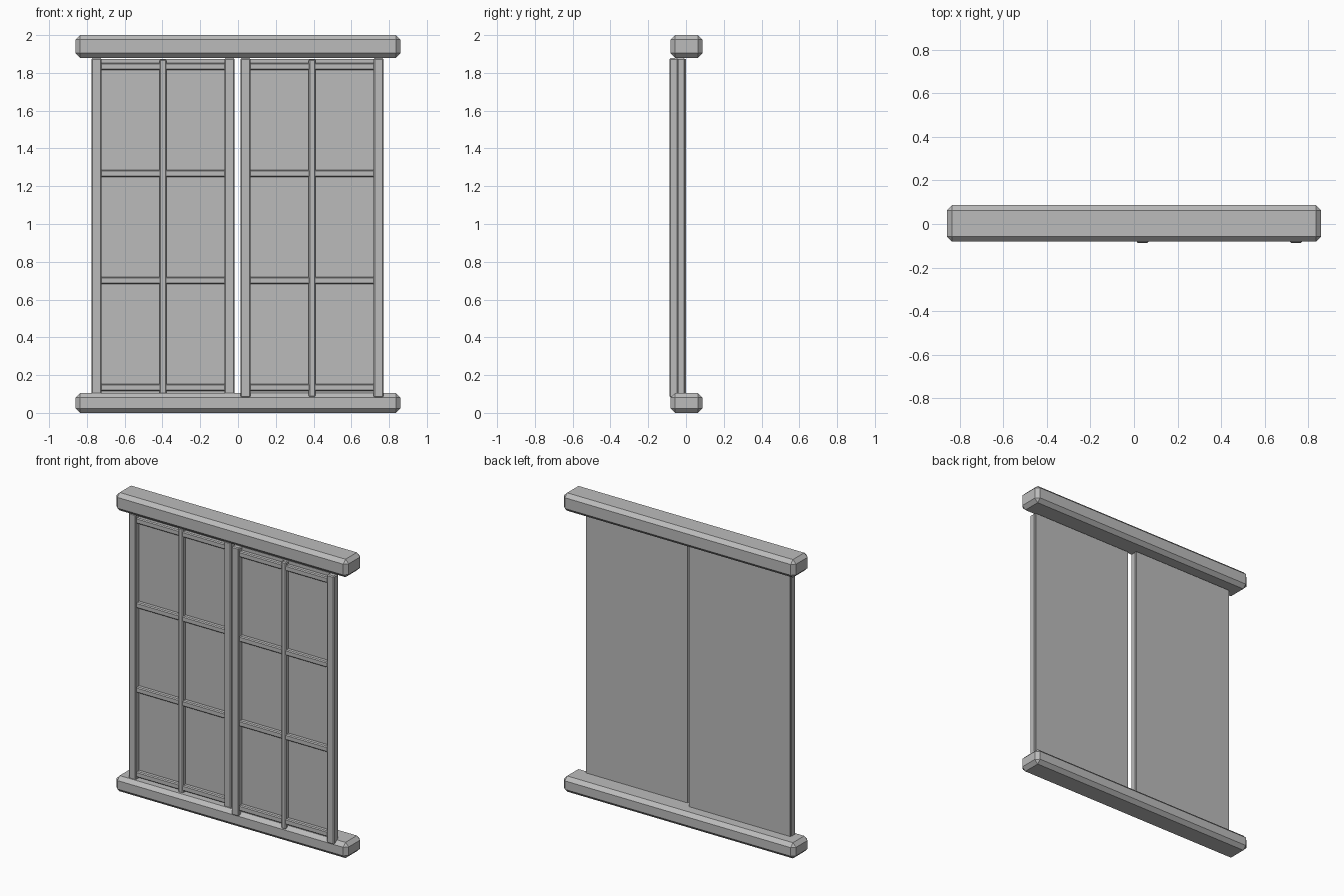
import bpy

cube = bpy.data.objects.get("Cube")
if cube:
    bpy.data.objects.remove(cube, do_unlink=True)

grey = bpy.data.materials.new("plain_grey")
grey.use_nodes = True
grey.diffuse_color = (0.5, 0.5, 0.5, 1)
grey.node_tree.nodes["Principled BSDF"].inputs["Base Color"].default_value = (0.5, 0.5, 0.5, 1)


def box(name, low, high, chamfer=0.0):
    """Flat-shaded box between two corners, with a one-step chamfer."""
    centre = [(a + b) / 2 for a, b in zip(low, high)]
    bpy.ops.mesh.primitive_cube_add(size=1, location=centre)
    obj = bpy.context.object
    obj.name = name
    obj.scale = [b - a for a, b in zip(low, high)]
    bpy.ops.object.transform_apply(location=False, rotation=False, scale=True)
    obj.data.materials.append(grey)
    if chamfer:
        mod = obj.modifiers.new("chamfer", 'BEVEL')
        mod.width = chamfer
        mod.segments = 1
        mod.limit_method = 'NONE'
    return obj


# Head and sill beams
box("top_beam", (-0.86, -0.081, 1.88), (0.86, 0.087, 2.0), 0.024)
box("bottom_beam", (-0.86, -0.081, 0), (0.86, 0.087, 0.105), 0.024)

BOTTOM, TOP = 0.082, 1.878
HALF = 0.379      # half width of a sliding leaf
POST = 0.053      # width of a side post
DEPTH = 0.05      # depth of a leaf
PANE = 0.012      # thickness of the backing panel


def leaf(side, x, front):
    """Sliding leaf: backing panel, two posts, a middle bar and cross bars."""
    back = front + DEPTH
    box(side + "_panel", (x - HALF + 0.004, back - PANE, BOTTOM + 0.008),
        (x + HALF - 0.004, back, TOP - 0.004))
    for label, a in (("right", x - HALF), ("left", x + HALF - POST)):
        box(f"{side}_leaf_{label}_post", (a, front, BOTTOM),
            (a + POST, back - 0.004, TOP), 0.006)
    box(side + "_middle_bar", (x - 0.018, front + 0.008, BOTTOM + 0.002),
        (x + 0.018, back - 0.006, TOP - 0.006), 0.006)
    for i in range(4):
        z = 0.135 + i * 0.566
        box(f"{side}_cross_bar_{i + 1}", (x - HALF + POST / 2, front + 0.011, z - 0.019),
            (x + HALF - POST / 2, back - 0.006, z + 0.019), 0.006)


# Front leaf on the left, rear leaf on the right
leaf("left", 0.392, -0.088)
leaf("right", -0.397, -0.05)
